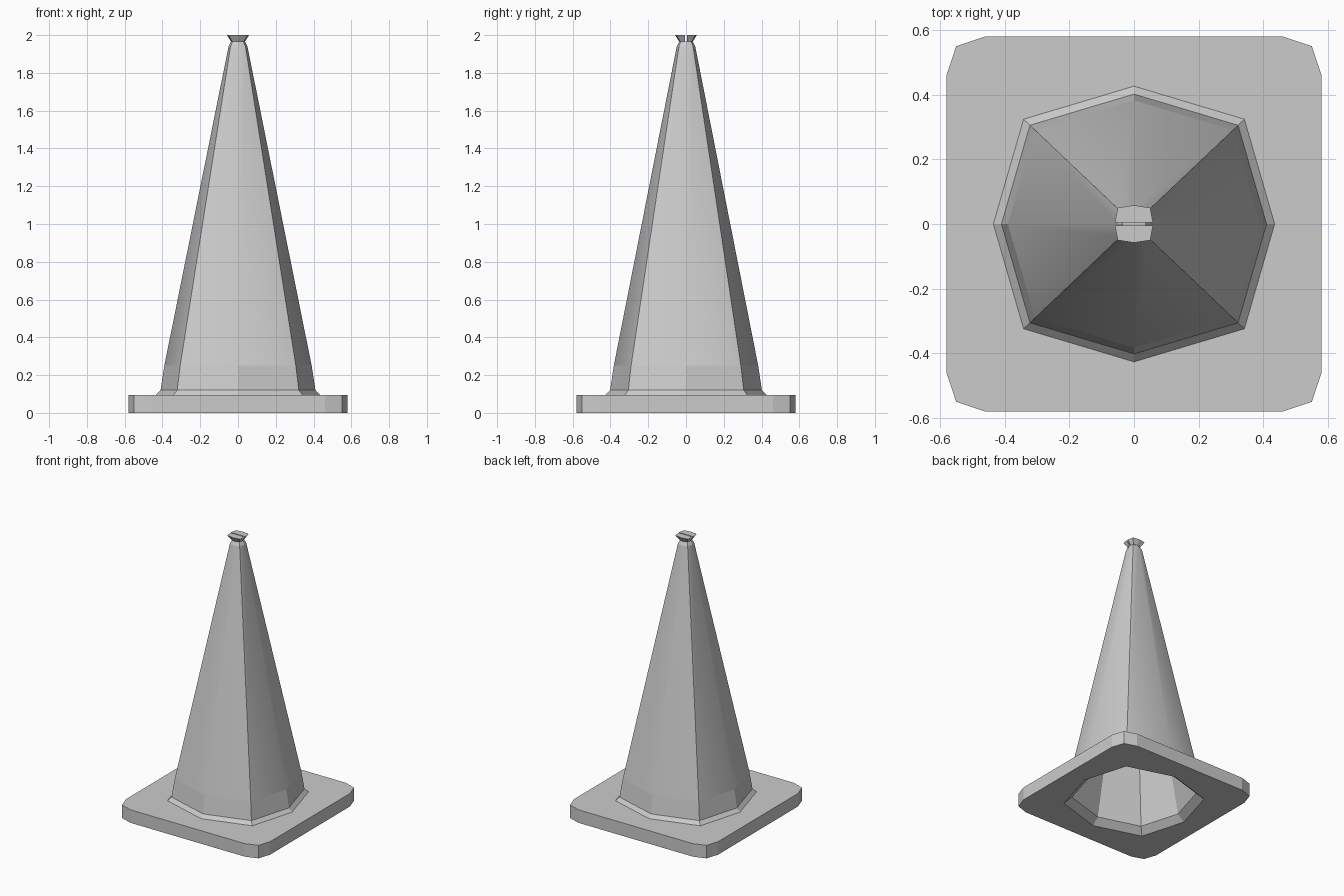
import bpy, bmesh, math

cube = bpy.data.objects.get("Cube")
if cube:
    bpy.data.objects.remove(cube, do_unlink=True)

grey = bpy.data.materials.new("light_grey")
grey.use_nodes = True
COLOUR = (0.6, 0.6, 0.6, 1)
grey.diffuse_color = COLOUR
grey.node_tree.nodes["Principled BSDF"].inputs["Base Color"].default_value = COLOUR


def octagon(r, z, diag=(0.785, 0.745)):
    """Uneven eight-sided ring, sharper at its diagonal corners."""
    dx, dy = diag
    pts = [(1, 0), (dx, dy), (0, 0.98), (-dx, dy),
           (-1, 0), (-dx, -dy), (0, -0.98), (dx, -dy)]
    return [(x * r, y * r, z) for x, y in pts]


def make(name, bm):
    bmesh.ops.recalc_face_normals(bm, faces=bm.faces)
    mesh = bpy.data.meshes.new(name)
    bm.to_mesh(mesh)
    bm.free()
    mesh.materials.append(grey)
    obj = bpy.data.objects.new(name, mesh)
    bpy.context.collection.objects.link(obj)
    return obj


def bridge(bm, low, high):
    n = len(low)
    for i in range(n):
        j = (i + 1) % n
        bm.faces.new((low[i], low[j], high[j], high[i]))


# Base plate: square with clipped corners and an octagonal hole
corner = [(0.58, 0.46), (0.55, 0.55), (0.46, 0.58)]
outline = []
for quarter in range(4):
    c, s = round(math.cos(quarter * math.pi / 2)), round(math.sin(quarter * math.pi / 2))
    pts = corner
    outline += [(c * x - s * y, s * x + c * y) for x, y in pts]
bm = bmesh.new()
walls = []
for z in (0, 0.095):
    outer = [bm.verts.new((x, y, z)) for x, y in outline]
    hole = [bm.verts.new(p) for p in octagon(0.435, z)]
    edges = [bm.edges.new((loop[i - 1], loop[i]))
             for loop in (outer, hole) for i in range(len(loop))]
    bmesh.ops.triangle_fill(bm, edges=edges, use_beauty=True)
    walls.append(outer)
bridge(bm, *walls)
make("base_plate", bm)

# Hollow cone: inner lining and outer shell with a flared foot
profiles = {
    "inner_lining": [(0.435, 0), (0.385, 0.045), (0.02, 1.9)],
    "cone_body": [(0.435, 0.095), (0.41, 0.12), (0.39, 0.25), (0.05, 1.94), (0.037, 1.965)],
}
for name, profile in profiles.items():
    bm = bmesh.new()
    rings = [[bm.verts.new(p) for p in octagon(r, z)] for r, z in profile]
    for low, high in zip(rings, rings[1:]):
        bridge(bm, low, high)
    bm.faces.new(rings[-1])
    obj = make(name, bm)
    if name == "inner_lining":
        obj.data.flip_normals()
    else:
        bpy.context.view_layer.objects.active = obj
        obj.select_set(True)
        bpy.ops.object.shade_smooth_by_angle(angle=math.radians(35))
        obj.select_set(False)
        # The foot and the top stay faceted
        for poly in obj.data.polygons:
            poly.use_smooth = 0.25 < poly.center.z < 1.9

# Flared cap, split by a narrow slot
SLOT = 0.004
for name, side in (("cap_back", 1), ("cap_front", -1)):
    bm = bmesh.new()
    for r, z in ((0.036, 1.965), (0.059, 2.0)):
        for x, y, h in octagon(r, z, (0.85, 0.85)):
            if y * side > -0.001:
                bm.verts.new((x, side * max(abs(y), SLOT), h))
    bmesh.ops.convex_hull(bm, input=bm.verts)
    bmesh.ops.dissolve_limit(bm, angle_limit=0.02, verts=bm.verts, edges=bm.edges)
    make(name, bm)
